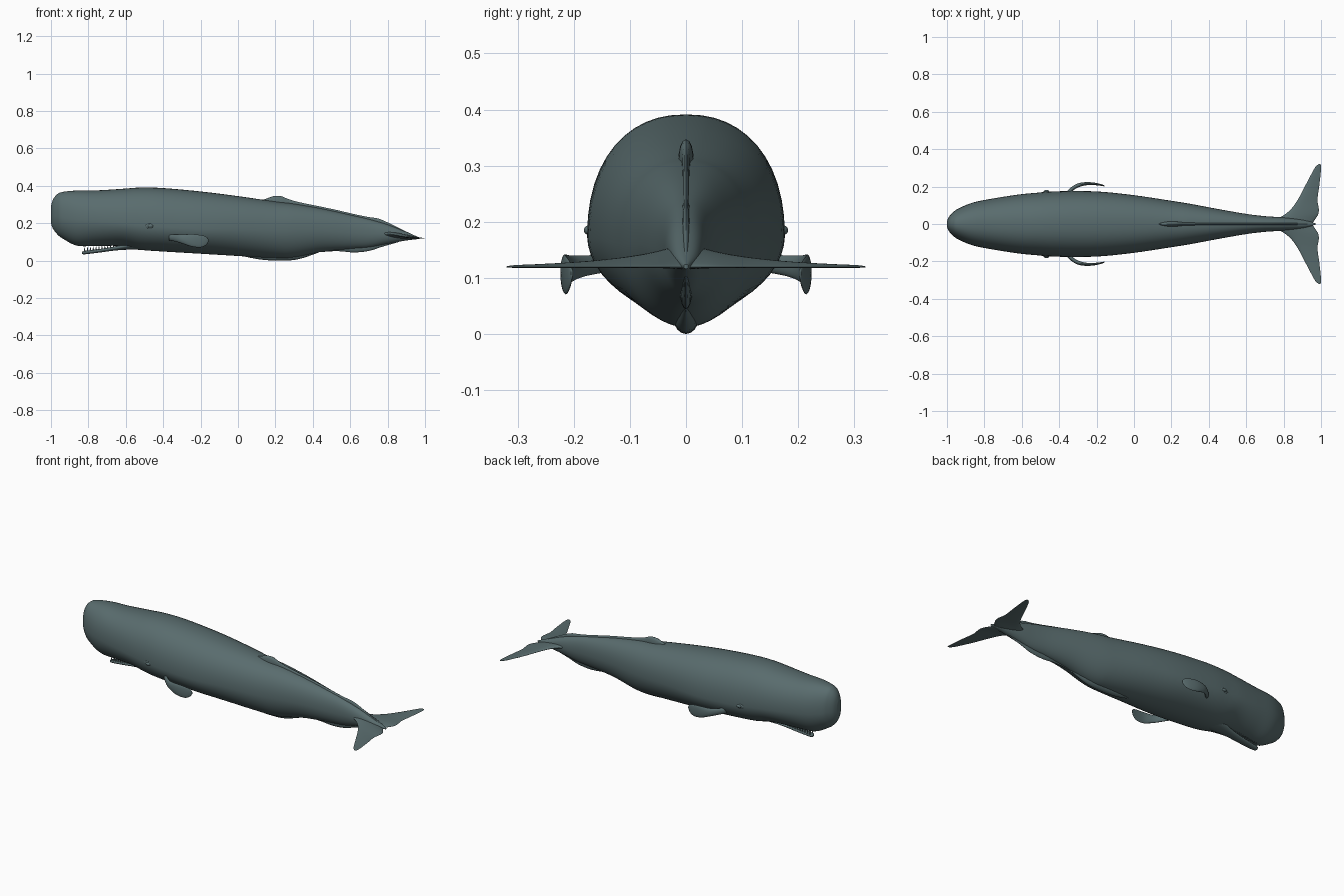
import bpy, bmesh, math
from mathutils import Vector

old = bpy.data.objects.get("Cube")
if old:
    bpy.data.objects.remove(old, do_unlink=True)

SKIN_COLOUR = (0.10, 0.15, 0.155, 1)
skin = bpy.data.materials.new("slate grey skin")
skin.use_nodes = True
skin.diffuse_color = SKIN_COLOUR
shader = next(n for n in skin.node_tree.nodes if n.type == 'BSDF_PRINCIPLED')
shader.inputs["Base Color"].default_value = SKIN_COLOUR
shader.inputs["Roughness"].default_value = 0.6


def finish(name, bm):
    """Turn a bmesh into a smooth shaded object with the skin material."""
    bmesh.ops.recalc_face_normals(bm, faces=bm.faces)
    mesh = bpy.data.meshes.new(name)
    bm.to_mesh(mesh)
    bm.free()
    mesh.materials.append(skin)
    obj = bpy.data.objects.new(name, mesh)
    bpy.context.collection.objects.link(obj)
    bpy.ops.object.select_all(action='DESELECT')
    obj.select_set(True)
    bpy.context.view_layer.objects.active = obj
    bpy.ops.object.shade_smooth_by_angle(angle=math.radians(50))
    return obj


def smooth_rows(rows, steps):
    """Resample stations with a Catmull-Rom spline."""
    result = []
    last = len(rows) - 1
    for i in range(last):
        stations = zip(rows[max(i - 1, 0)], rows[i], rows[i + 1], rows[min(i + 2, last)])
        stations = list(stations)
        for k in range(steps):
            t = k / steps
            result.append([b + t * ((c - a) + t * ((2 * a - 5 * b + 4 * c - d)
                           + t * (3 * (b - c) + d - a))) / 2 for a, b, c, d in stations])
    return result + [list(rows[-1])]


def loft(name, rows, ring, sides=24, steps=4):
    """Skin rings made from smoothed stations and close both ends."""
    bm = bmesh.new()
    angles = [math.tau * i / sides for i in range(sides)]
    rings = [[bm.verts.new(ring(row, a)) for a in angles] for row in smooth_rows(rows, steps)]
    for r, s in zip(rings, rings[1:]):
        for i in range(sides):
            j = (i + 1) % sides
            bm.faces.new((r[i], r[j], s[j], s[i]))
    bm.faces.new(rings[0])
    bm.faces.new(rings[-1])
    return finish(name, bm)


def power(v, p):
    return math.copysign(abs(v) ** (2 / p), v)


def body_ring(row, a):
    x, top, bottom, width, mid = row
    c, s = math.cos(a), math.sin(a)
    p = 2.25 if s > 0 else 1.9
    height = top - mid if s > 0 else mid - bottom
    return Vector((x, width * power(c, p), mid + height * power(s, p)))


# Body: x, top, bottom, half width, height of the widest line
body = [
    (-1, .29, .20, .015, .24), (-.99, .325, .172, .038, .24), (-.97, .352, .145, .06, .24),
    (-.94, .367, .12, .082, .23), (-.86, .375, .08, .115, .22), (-.75, .376, .079, .137, .21),
    (-.62, .384, .078, .157, .2), (-.52, .391, .058, .167, .19), (-.4, .388, .049, .175, .18),
    (-.2, .37, .037, .174, .17), (0, .345, .025, .154, .17), (.2, .316, .013, .124, .16),
    (.3, .304, .016, .108, .16), (.45, .278, .048, .08, .16), (.6, .245, .062, .054, .15),
    (.7, .222, .07, .042, .145), (.8, .193, .09, .035, .14), (.9, .153, .108, .023, .13),
    (.97, .124, .116, .004, .12),
]
loft("body", body, body_ring, 48, 5)

# Lower jaw
jaw = [(-.835, .046, .038, .006, .042), (-.82, .052, .034, .018, .044),
       (-.75, .061, .042, .024, .052), (-.65, .078, .055, .032, .068),
       (-.56, .1, .059, .05, .085), (-.45, .11, .054, .06, .09)]
loft("lower_jaw", jaw, body_ring)

# Raised ridges along the back and belly
fin = [(.11, .32, .29, .004, .3), (.15, .331, .29, .01, .3), (.19, .345, .29, .014, .3),
       (.23, .345, .28, .013, .3), (.27, .329, .27, .009, .29), (.33, .312, .26, .008, .28),
       (.5, .277, .23, .007, .25), (.63, .247, .2, .007, .22), (.7, .233, .19, .008, .2),
       (.76, .222, .17, .007, .19), (.85, .18, .14, .006, .16), (.95, .131, .12, .003, .125)]
loft("dorsal_fin_and_ridge", fin, body_ring, 16)

belly_keel = [(.02, .06, .025, .008, .04), (.12, .06, .006, .018, .03),
              (.22, .06, .0, .022, .025), (.32, .06, .007, .018, .03), (.43, .08, .043, .006, .06)]
loft("belly_keel", belly_keel, body_ring, 16)

tail_keel = [(.43, .1, .045, .006, .07), (.53, .1, .051, .01, .075), (.62, .1, .044, .011, .075),
             (.7, .1, .052, .01, .08), (.77, .12, .074, .008, .1), (.86, .13, .1, .005, .11)]
loft("tail_keel", tail_keel, body_ring, 16)


def fluke_ring(row, a):
    y, lead, trail, z, thick = row
    chord = (1 - math.cos(a)) / 2
    lift = (z - .119) * (1 - chord)
    return Vector((lead + (trail - lead) * chord, y,
                   .119 + lift + thick * math.sin(a) * (1 - .55 * chord)))


# Tail flukes: y, leading x, trailing x, leading height, half thickness
half_fluke = [(0, .74, .955, .15, .022), (.025, .765, .968, .147, .018), (.05, .805, .984, .143, .013),
              (.08, .84, .988, .138, .01), (.13, .876, .981, .131, .008), (.2, .913, .99, .125, .006),
              (.27, .95, .998, .122, .004), (.305, .97, 1, .121, .003), (.32, .987, .997, .12, .001)]
mirrored = [(-r[0], *r[1:]) for r in half_fluke[:0:-1]]
loft("tail_flukes", mirrored + half_fluke, fluke_ring, 24, 4)

# Flippers: x, y, z, half height, half thickness
flipper = [(-.37, .15, .125, .016, .014), (-.335, .184, .121, .019, .013),
           (-.3, .206, .116, .024, .011), (-.25, .216, .109, .033, .008),
           (-.2, .213, .104, .033, .006), (-.17, .207, .106, .022, .004), (-.158, .203, .108, .006, .002)]
for side, label in ((1, "left"), (-1, "right")):
    def flipper_ring(row, a):
        x, y, z, tall, thick = row
        return Vector((x, side * (y + thick * math.cos(a)), z + tall * math.sin(a)))
    loft(label + "_flipper", flipper, flipper_ring)

    # Eye: brow swelling with a small ball
    for part, size, y in (("brow", (.03, .01, .016), .165), ("eye", (.015, .01, .009), .172)):
        bm = bmesh.new()
        bmesh.ops.create_uvsphere(bm, u_segments=20, v_segments=12, radius=1)
        bmesh.ops.scale(bm, vec=size, verts=bm.verts)
        bmesh.ops.translate(bm, vec=(-.468, side * y, .185), verts=bm.verts)
        finish(label + "_" + part, bm)

    # Row of teeth on the lower jaw
    bm = bmesh.new()
    count = 14
    for i in range(count):
        t = i / (count - 1)
        made = bmesh.ops.create_cone(bm, cap_ends=True, segments=8, radius1=.005,
                                     radius2=.001, depth=.024)
        spot = (-.82 + .2 * t, side * (.012 + .012 * t), .058 + .022 * t)
        bmesh.ops.translate(bm, vec=spot, verts=made["verts"])
    finish(label + "_teeth", bm)
